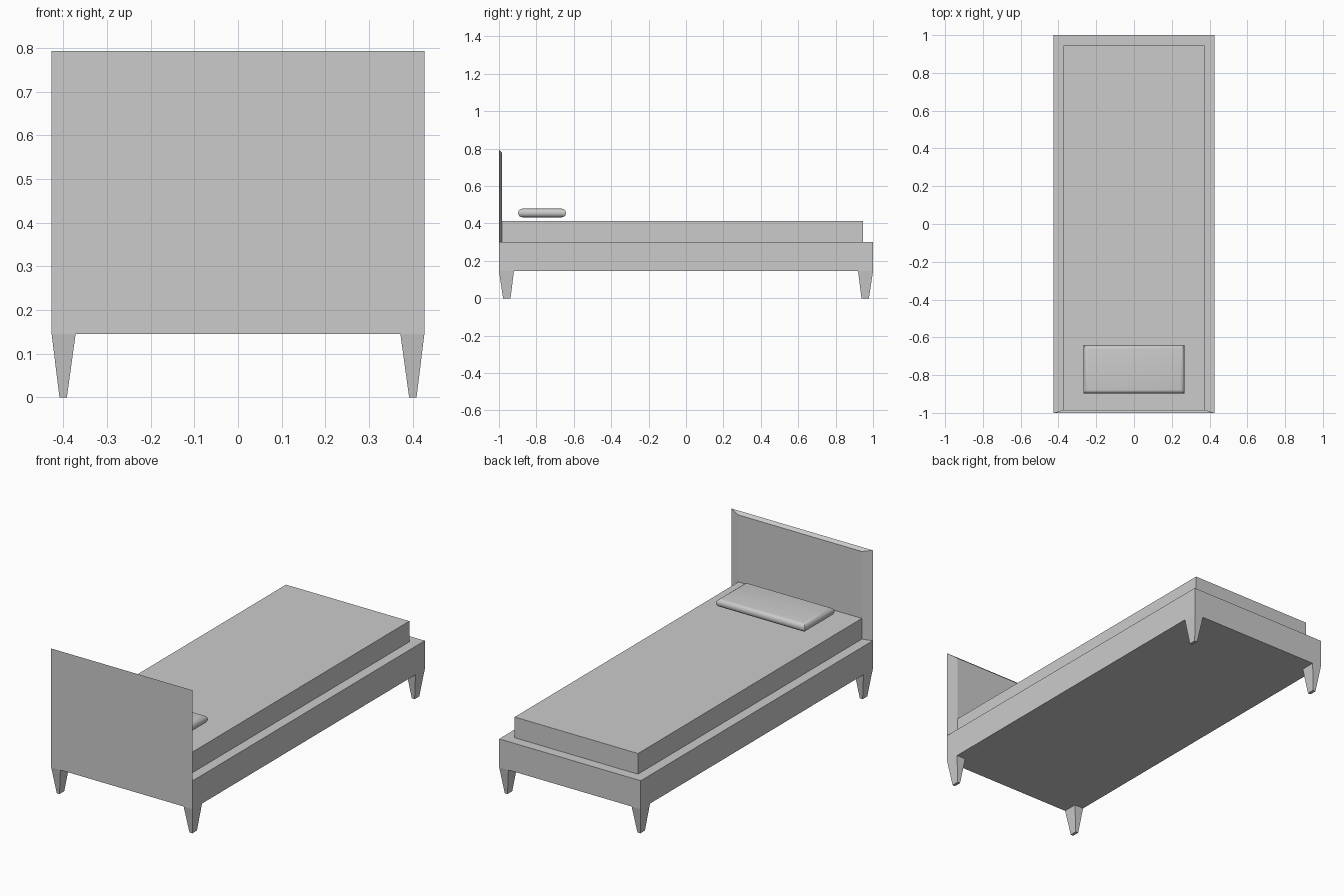
import bpy, bmesh, math

if "Cube" in bpy.data.objects:
    bpy.data.objects.remove(bpy.data.objects["Cube"])


def loft(name, rings):
    """Skin a stack of four-cornered rings into a closed solid."""
    bm = bmesh.new()
    loops = [[bm.verts.new(p) for p in ring] for ring in rings]
    for a, b in zip(loops, loops[1:]):
        for i in range(4):
            j = (i + 1) % 4
            bm.faces.new((a[i], a[j], b[j], b[i]))
    bm.faces.new(loops[0][::-1])
    bm.faces.new(loops[-1])
    bmesh.ops.recalc_face_normals(bm, faces=bm.faces[:])
    me = bpy.data.meshes.new(name)
    bm.to_mesh(me)
    bm.free()
    ob = bpy.data.objects.new(name, me)
    bpy.context.collection.objects.link(ob)
    return ob


def rect(x0, x1, y0, y1, z):
    return [(x0, y0, z), (x1, y0, z), (x1, y1, z), (x0, y1, z)]


def upright(half, z0, z1, y):
    return [(-half, y, z0), (half, y, z0), (half, y, z1), (-half, y, z1)]


W = 0.427

# bed frame
loft("bed_frame", [rect(-W, W, -1, 1, z) for z in (0.145, 0.30)])

# mattress, flush with the headboard's inner face
loft("mattress", [rect(-0.372, 0.372, -0.984, 0.945, z) for z in (0.30, 0.413)])

# headboard, chamfered towards the inner face at the top and sides
loft("headboard", [upright(W, 0.30, 0.793, -1), upright(0.372, 0.30, 0.778, -0.984)])

# tapered legs, mirrored to all four corners
legs = loft("legs", [rect(0.392, 0.409, -0.978, -0.938, 0),
                     rect(0.372, W, -1, -0.92, 0.145)])
mirror = legs.modifiers.new("Mirror", 'MIRROR')
mirror.use_axis = (True, True, False)
mirror.use_mirror_merge = False

# pillow with rounded rims and mitred corners
R, rings = 0.023, []
for k in range(9):
    a = math.radians(-90 + 22.5 * k)
    d = R * (1 - math.cos(a))
    rings.append(rect(-0.268 + d, 0.268 - d, -0.898 + d, -0.641 - d,
                      0.456 + R * math.sin(a)))
pillow = loft("pillow", rings)
bpy.context.view_layer.objects.active = pillow
pillow.select_set(True)
bpy.ops.object.shade_smooth_by_angle(angle=math.radians(30))
